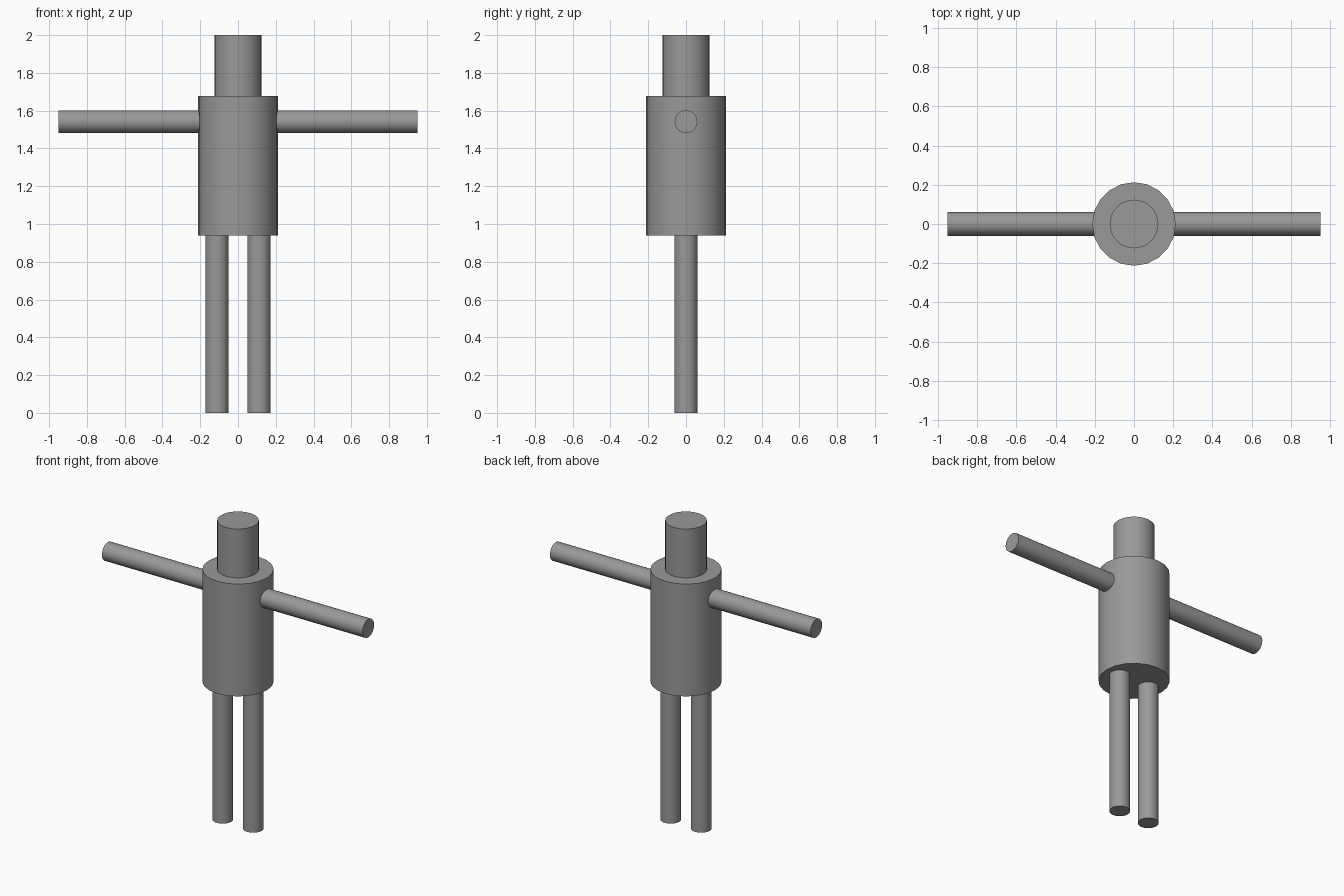
import bpy
import math

old = bpy.data.objects.get("Cube")
if old:
    bpy.data.objects.remove(old, do_unlink=True)

grey = bpy.data.materials.new("mid_grey")
grey.use_nodes = True
colour = (0.32, 0.32, 0.32, 1)
grey.diffuse_color = colour
grey.node_tree.nodes["Principled BSDF"].inputs["Base Color"].default_value = colour


def cylinder(name, radius, length, centre, sides=32, tilt=0):
    """Capped cylinder along z, optionally tilted about y."""
    bpy.ops.mesh.primitive_cylinder_add(
        vertices=sides, radius=radius, depth=length,
        location=centre, rotation=(0, tilt, 0))
    part = bpy.context.object
    part.name = name
    part.data.materials.append(grey)
    bpy.ops.object.transform_apply(location=False, rotation=True, scale=False)
    bpy.ops.object.shade_smooth_by_angle(angle=math.radians(30))
    return part


# Body and head
cylinder("torso", 0.213, 0.74, (0, 0, 1.308), sides=20)
cylinder("head", 0.124, 0.34, (0, 0, 1.83))

# Paired limbs, slightly embedded in the torso
for side, s in (("left", 1), ("right", -1)):
    cylinder(side + "_arm", 0.06, 0.80, (s * 0.55, 0, 1.542), tilt=math.pi / 2)
    cylinder(side + "_leg", 0.062, 0.96, (s * 0.111, 0, 0.48))
